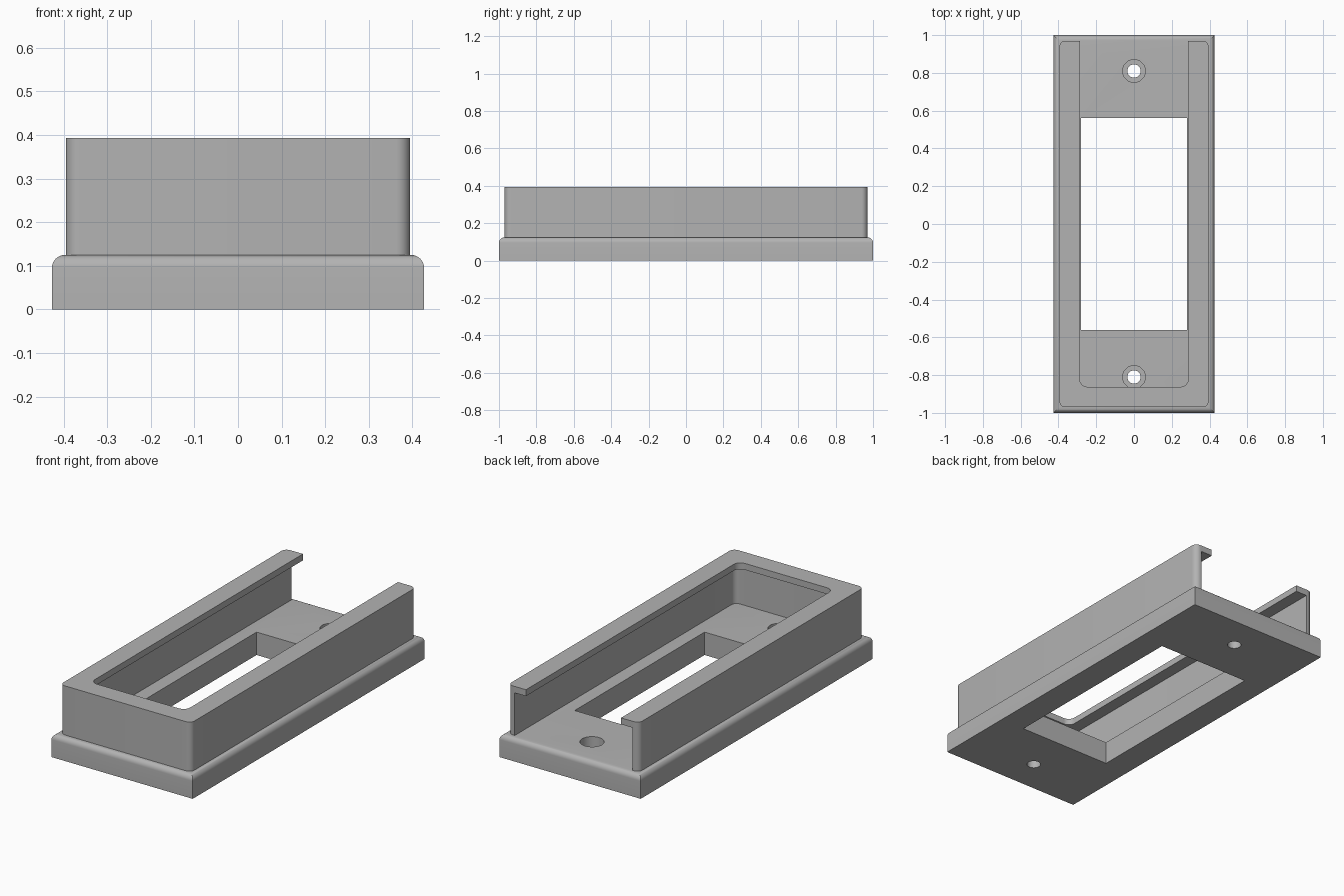
import bpy
import bmesh
from math import radians

if "Cube" in bpy.data.objects:
    bpy.data.objects.remove(bpy.data.objects["Cube"], do_unlink=True)

grey = bpy.data.materials.new("mid grey")
grey.use_nodes = True
COLOUR = (0.45, 0.45, 0.45, 1)
grey.diffuse_color = COLOUR
grey.node_tree.nodes["Principled BSDF"].inputs["Base Color"].default_value = COLOUR


def finish(name, bm):
    bmesh.ops.recalc_face_normals(bm, faces=bm.faces)
    mesh = bpy.data.meshes.new(name)
    bm.to_mesh(mesh)
    bm.free()
    mesh.materials.append(grey)
    obj = bpy.data.objects.new(name, mesh)
    bpy.context.collection.objects.link(obj)
    return obj


def box(name, x, y, z, radius=0, top=False, upright=False):
    """Box from (min, max) ranges, with rounded top and/or upright edges."""
    bm = bmesh.new()
    bmesh.ops.create_cube(bm, size=1)
    for v in bm.verts:
        v.co = [r[0] if c < 0 else r[1] for c, r in zip(v.co, (x, y, z))]
    edges = []
    for e in bm.edges:
        a, b = (v.co.z for v in e.verts)
        if (upright and a != b) or (top and a == b == z[1]):
            edges.append(e)
    if edges:
        bmesh.ops.bevel(bm, geom=edges, offset=radius, segments=8,
                        profile=0.5, affect='EDGES')
    return finish(name, bm)


def cylinder(name, y, radius, z):
    bm = bmesh.new()
    bmesh.ops.create_cone(bm, cap_ends=True, segments=48, radius1=radius,
                          radius2=radius, depth=z[1] - z[0])
    bmesh.ops.translate(bm, verts=bm.verts, vec=(0, y, sum(z) / 2))
    return finish(name, bm)


def cut(obj, cutters):
    """Subtract each cutter, apply, and discard it."""
    bpy.ops.object.select_all(action='DESELECT')
    obj.select_set(True)
    bpy.context.view_layer.objects.active = obj
    for c in cutters:
        c.hide_render = True
        mod = obj.modifiers.new("cut", 'BOOLEAN')
        mod.operation = 'DIFFERENCE'
        mod.solver = 'EXACT'
        mod.object = c
        bpy.ops.object.modifier_apply(modifier=mod.name)
        bpy.data.objects.remove(c, do_unlink=True)
    bpy.ops.object.shade_smooth_by_angle(angle=radians(30))


# Base plate with a window and two counterbored screw holes
FLOOR = 0.125
base = box("base_plate", (-0.427, 0.427), (-1, 1), (0, FLOOR), 0.03, top=True)
cutters = [box("window_cutter", (-0.28, 0.28), (-0.56, 0.56), (-0.1, 0.3))]
for y in (-0.81, 0.81):
    cutters.append(cylinder("screw_cutter", y, 0.035, (-0.1, 0.3)))
    cutters.append(cylinder("counterbore_cutter", y, 0.06, (0.06, 0.3)))
cut(base, cutters)

# Raised rim: rounded shell, hollow, open at the back, with an inward lip
rim = box("raised_rim", (-0.395, 0.395), (-0.97, 0.97), (FLOOR - 0.01, 0.393),
          0.032, top=True, upright=True)
cavity = box("cavity_cutter", (-0.355, 0.355), (-0.93, 1.2), (0.05, 0.358),
             0.03, top=True, upright=True)
opening = box("opening_cutter", (-0.287, 0.287), (-0.862, 1.2), (0.25, 0.5),
              0.04, upright=True)
cut(rim, [cavity, opening])
